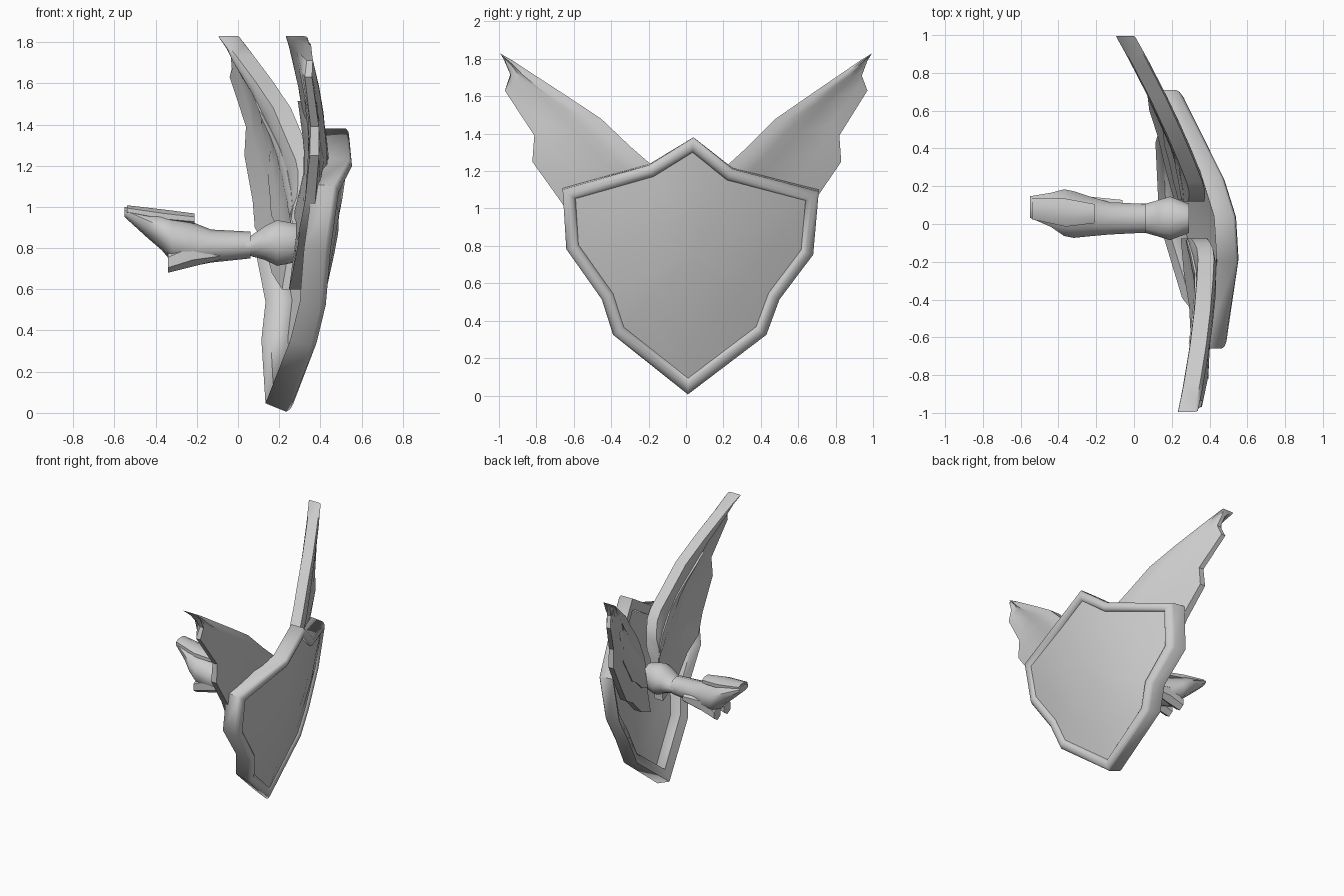
import bpy
import bmesh
import math
from mathutils import Vector

cube = bpy.data.objects.get("Cube")
if cube:
    bpy.data.objects.remove(cube, do_unlink=True)

grey = bpy.data.materials.new("plain grey")
grey.use_nodes = True
grey.diffuse_color = (0.6, 0.6, 0.6, 1)
grey.node_tree.nodes["Principled BSDF"].inputs["Base Color"].default_value = grey.diffuse_color


def finish(name, bm, angle=35):
    """Turn a bmesh into a smooth shaded object with sharp edges kept."""
    bmesh.ops.recalc_face_normals(bm, faces=bm.faces)
    mesh = bpy.data.meshes.new(name)
    bm.to_mesh(mesh)
    bm.free()
    mesh.materials.append(grey)
    obj = bpy.data.objects.new(name, mesh)
    bpy.context.collection.objects.link(obj)
    bpy.ops.object.select_all(action='DESELECT')
    obj.select_set(True)
    bpy.context.view_layer.objects.active = obj
    bpy.ops.object.shade_smooth_by_angle(angle=math.radians(angle))


def skin(bm, rings, closed=False, caps=False):
    """Bridge neighbouring rings of points with quads."""
    rows = [[bm.verts.new(p) for p in ring] for ring in rings]
    count = len(rows[0])
    pairs = list(zip(rows, rows[1:]))
    if closed:
        pairs.append((rows[-1], rows[0]))
    for a, b in pairs:
        for i in range(count):
            j = (i + 1) % count
            bm.faces.new((a[i], a[j], b[j], b[i]))
    if caps:
        bm.faces.new(rows[0])
        bm.faces.new(rows[-1])
    return rows


# Shield: outline in y and z, laid on a bowed, leaning surface
outline = [(0.04, 1.38), (0.25, 1.21), (0.71, 1.09), (0.68, 0.75),
           (0.50, 0.51), (0.43, 0.32), (0.01, 0.0), (-0.39, 0.32),
           (-0.45, 0.51), (-0.64, 0.78), (-0.66, 1.10), (-0.20, 1.23)]
outline = [Vector(p) for p in outline]


def bow(y, z):
    return 0.25 + 0.38 * z - 0.12 * z * z - 0.158 * y - 0.34 * y * y


def inset(points, distance):
    """Mitred inward offset of the outline."""
    result = []
    for i, p in enumerate(points):
        before = (p - points[i - 1]).normalized()
        after = (points[(i + 1) % len(points)] - p).normalized()
        n1 = Vector((before.y, -before.x))
        n2 = Vector((after.y, -after.x))
        result.append(p + (n1 + n2) * distance / (1 + n1.dot(n2)))
    return result


def on_shield(points, depth):
    """Place points a depth behind the surface, rising where it leans."""
    return [(bow(p.x, p.y) - depth, p.x, p.y + depth * 0.4 * (1 - p.y / 1.4))
            for p in points]


# Rim, softly rounded in front
profile = [(0, 0.115), (0, 0.015), (0.012, 0.002), (0.035, -0.003),
           (0.055, 0.006), (0.068, 0.025), (0.07, 0.11)]
bm = bmesh.new()
skin(bm, [on_shield(inset(outline, d), depth) for d, depth in profile], closed=True)
finish("shield_rim", bm, 75)

# Recessed panel, as shrinking rings around a centre
bm = bmesh.new()
centre = Vector((0.02, 0.75))
inner = inset(outline, 0.06)
rings = [on_shield([centre.lerp(p, s) for p in inner], 0.022) for s in (1, 0.7, 0.4, 0.1)]
rows = skin(bm, rings)
bm.faces.new(rows[-1])
finish("shield_panel", bm, 60)

# Wings: matching stations on the leading edge and the feather edge
leading = [(0.995, 1.83), (0.93, 1.79), (0.85, 1.735), (0.66, 1.605), (0.48, 1.48),
           (0.33, 1.33), (0.22, 1.23), (0.17, 1.17), (0.14, 1.11), (0.12, 1.05)]
trailing = [(0.97, 1.79), (0.94, 1.71), (0.97, 1.63), (0.82, 1.39), (0.83, 1.25),
            (0.68, 1.03), (0.60, 0.90), (0.46, 0.82), (0.30, 0.68), (0.12, 0.60)]


def wing_x(side, u, z, t):
    """Depth of the wing at span u and height z; t runs to the feather edge."""
    drop = min(0, z - 1.2)
    if side > 0:
        return 0.40 - 0.33 * u - 0.12 * u * u + 0.2 * drop + 0.01 * t
    return 0.385 + 0.01 * u - 0.12 * u * u + 0.27 * drop + 0.06 * t


def wing(name, side, scale=1.0, start=0.0, lift=0.0, thick=1.0):
    """Blade with a thick leading edge, thin feathers and a fuller root."""
    root = Vector((0.14, 1.05))
    steps = [(0, 0.085), (0.1, 0.1), (0.22, 0.095), (0.34, 0.055), (0.7, 0.04), (1, 0.025)]
    rings = []
    for i, (lead, trail) in enumerate(zip(leading, trailing)):
        b = root.lerp(Vector(trail), scale)
        a = root.lerp(Vector(lead), scale).lerp(b, start)
        front, back = [], []
        for t, width in steps:
            p = a.lerp(b, t)
            x = wing_x(side, p.x, p.y, t) - lift
            y = p.x if side > 0 else -p.x + 0.05 * (1 - p.x)
            half = (width + 0.05 * t * i / len(leading)) * thick / 2
            front.append((x - half, y, p.y))
            back.append((x + half, y, p.y))
        rings.append(front + back[::-1])
    bm = bmesh.new()
    skin(bm, rings, caps=True)
    finish(name, bm, 35)


for label, side in (("back", 1), ("front", -1)):
    wing(label + "_wing", side)
    wing(label + "_wing_short_feathers", side, scale=0.6, start=0.2, lift=0.03, thick=0.5)


# Neck and head: oval sections given by x, y range and z range
def loft(name, sections, sides=12, angle=35):
    rings = []
    for x, y0, y1, z0, z1 in sections:
        ring = []
        for i in range(sides):
            turn = math.tau * (i + 0.5) / sides
            ring.append((x, (y0 + y1) / 2 + (y1 - y0) / 2 * math.cos(turn),
                         (z0 + z1) / 2 + (z1 - z0) / 2 * math.sin(turn)))
        rings.append(ring)
    bm = bmesh.new()
    skin(bm, rings, caps=True)
    finish(name, bm, angle)


loft("neck", [(0.29, -0.05, 0.11, 0.73, 0.92), (0.19, -0.09, 0.15, 0.71, 0.94),
              (0.13, -0.07, 0.13, 0.74, 0.91), (0.06, -0.05, 0.11, 0.76, 0.86),
              (-0.05, -0.05, 0.11, 0.74, 0.88)], angle=50)
loft("head", [(0.06, -0.05, 0.11, 0.75, 0.88), (-0.13, -0.06, 0.12, 0.73, 0.89),
              (-0.23, -0.07, 0.15, 0.71, 0.93), (-0.32, -0.08, 0.18, 0.73, 0.95),
              (-0.37, -0.07, 0.19, 0.79, 0.965), (-0.44, -0.02, 0.17, 0.85, 0.98),
              (-0.55, 0.03, 0.15, 0.95, 1.0)], sides=10, angle=50)
loft("crown_plate", [(-0.21, 0.0, 0.11, 0.91, 0.97), (-0.36, -0.02, 0.14, 0.92, 0.99),
                     (-0.54, 0.02, 0.14, 0.96, 1.01)], sides=8)

# Broad swept tufts under the jaw, fanned across the head
for label, y in (("right", -0.03), ("left", 0.09)):
    loft("jaw_tuft_" + label,
         [(-0.06, y, y + 0.04, 0.75, 0.81), (-0.22, y - 0.04, y + 0.06, 0.71, 0.84),
          (-0.34, y - 0.03, y + 0.06, 0.68, 0.78)], sides=6)
